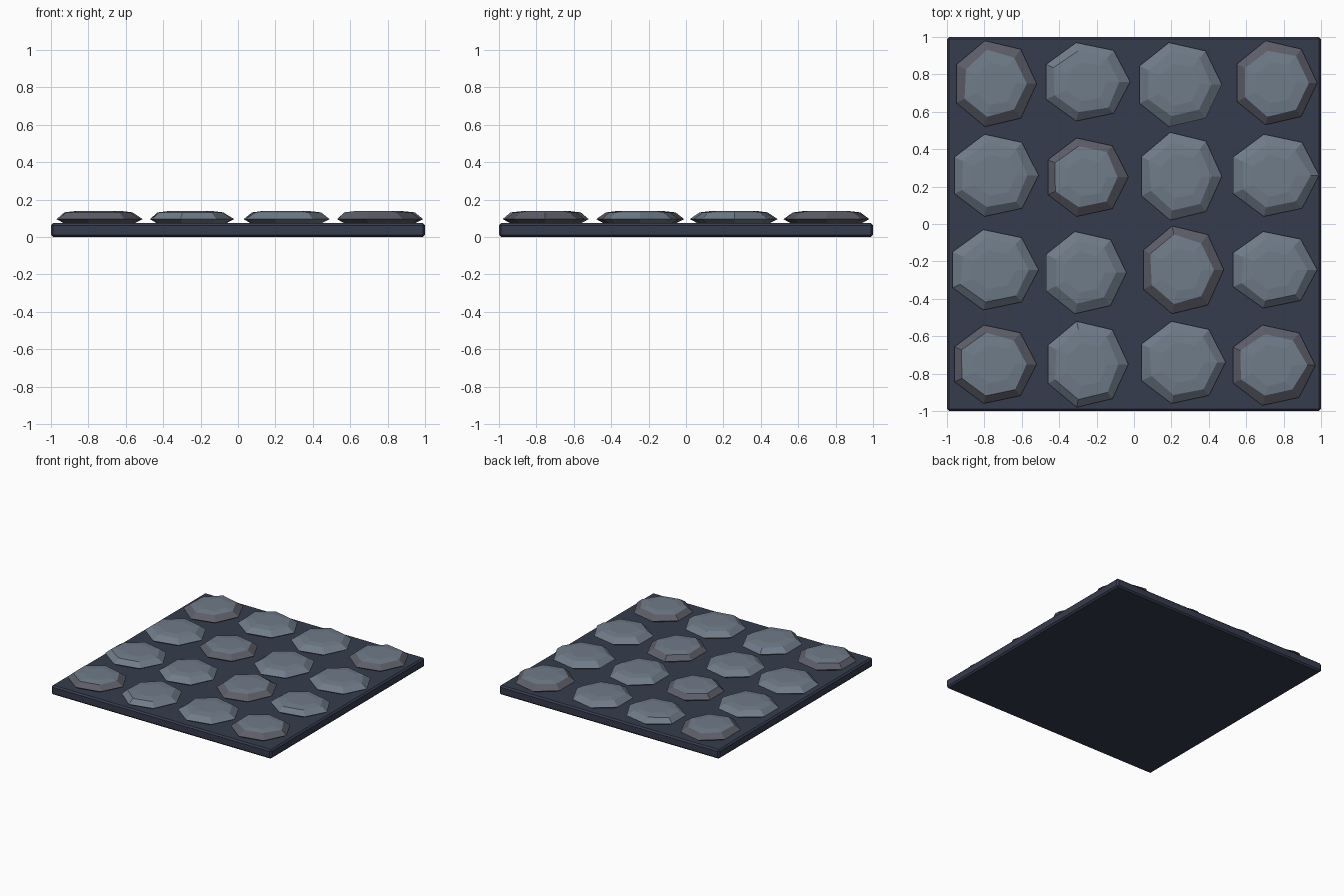
import bpy, bmesh, math, random

if "Cube" in bpy.data.objects:
    bpy.data.objects.remove(bpy.data.objects["Cube"])

random.seed(7)


def material(name, rgb):
    m = bpy.data.materials.new(name)
    m.diffuse_color = (*rgb, 1)
    m.use_nodes = True
    m.node_tree.nodes["Principled BSDF"].inputs["Base Color"].default_value = m.diffuse_color
    return m


MORTAR = material("mortar", (0.037, 0.045, 0.075))
STONE = material("stone", (0.16, 0.20, 0.25))
RIM = material("stone_rim", (0.11, 0.11, 0.14))


def add_object(name, bm, mats):
    bmesh.ops.recalc_face_normals(bm, faces=bm.faces)
    me = bpy.data.meshes.new(name)
    bm.to_mesh(me)
    bm.free()
    for m in mats:
        me.materials.append(m)
    ob = bpy.data.objects.new(name, me)
    bpy.context.collection.objects.link(ob)
    return ob


# Base slab with a slim bevel
bm = bmesh.new()
bmesh.ops.create_cube(bm, size=1)
bmesh.ops.scale(bm, vec=(2, 2, 0.075), verts=bm.verts)
bmesh.ops.translate(bm, vec=(0, 0, 0.0375), verts=bm.verts)
slab = add_object("base_slab", bm, [MORTAR])
bev = slab.modifiers.new("bevel", "BEVEL")
bev.width = 0.012
bev.segments = 1

# Stone profile: (radius factor, height), bottom to top
PROFILE = [(0.82, 0.074), (1.0, 0.096), (0.78, 0.132), (0.5, 0.14)]
SIDES = 7


def stone(name, x0, x1, y0, y1, dark_rim):
    # Seven-sided flat cobble fitted to its bounding box
    rx, ry = (x1 - x0) / 1.9, (y1 - y0) / 1.95
    cx, cy = x1 - rx, (y0 + y1) / 2
    bm = bmesh.new()
    rings = []
    for k, (f, z) in enumerate(PROFILE):
        ring = []
        for i in range(SIDES):
            a = math.tau * i / SIDES
            r = f * (random.uniform(0.95, 1.05) if k > 1 else 1)
            ring.append(bm.verts.new((cx + rx * r * math.cos(a),
                                      cy + ry * r * math.sin(a), z)))
        rings.append(ring)
    for k, (low, high) in enumerate(zip(rings, rings[1:])):
        for i in range(SIDES):
            j = (i + 1) % SIDES
            face = bm.faces.new((low[i], low[j], high[j], high[i]))
            face.material_index = 1 if dark_rim and k < 2 else 0
    bm.faces.new(rings[0][::-1])
    bm.faces.new(rings[-1])
    add_object(name, bm, [STONE, RIM])


# Stone extents in hundredths: x min, x max, y min, y max (rows back to front)
EXTENTS = [
    (-95, -52, 52, 98), (-47, -2, 55, 97), (3, 47, 52, 97), (55, 98, 53, 98),
    (-96, -51, 4, 48), (-46, -3, 4, 46), (4, 47, 2, 49), (53, 99, 4, 48),
    (-97, -51, -46, -3), (-47, -4, -48, -4), (5, 48, -48, -1), (53, 98, -45, -4),
    (-96, -52, -96, -54), (-46, -3, -98, -52), (4, 49, -96, -52), (53, 97, -97, -54),
]
DARK_RIMMED = {0, 3, 5, 10, 12, 15}
for n, box in enumerate(EXTENTS):
    stone(f"cobble_stone_{n + 1}", *(v / 100 for v in box), n in DARK_RIMMED)
